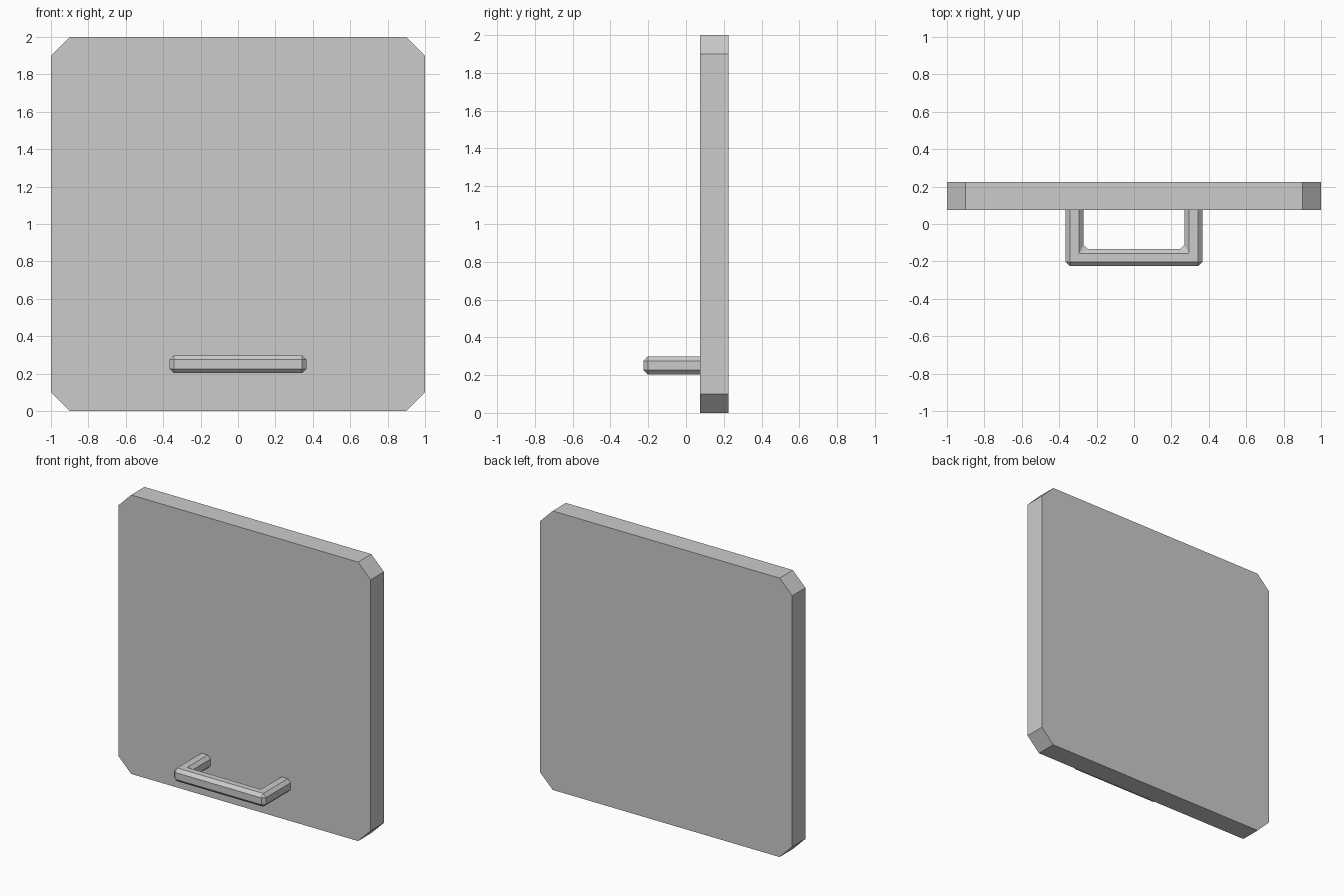
import bpy, bmesh

if "Cube" in bpy.data.objects:
    bpy.data.objects.remove(bpy.data.objects["Cube"])


def prism(name, points, axis_offset, bevel=0.0, open_y=None):
    """Extrude a polygon by axis_offset; optionally chamfer edges away from y = open_y."""
    bm = bmesh.new()
    face = bm.faces.new([bm.verts.new(p) for p in points])
    ext = bmesh.ops.extrude_face_region(bm, geom=[face])
    new = [g for g in ext["geom"] if isinstance(g, bmesh.types.BMVert)]
    bmesh.ops.translate(bm, verts=new, vec=axis_offset)
    bmesh.ops.recalc_face_normals(bm, faces=bm.faces[:])
    if bevel:
        edges = [e for e in bm.edges
                 if not all(abs(v.co.y - open_y) < 1e-5 for v in e.verts)]
        bmesh.ops.bevel(bm, geom=edges, offset=bevel, segments=1,
                        profile=0.5, affect='EDGES', clamp_overlap=True)
        bmesh.ops.recalc_face_normals(bm, faces=bm.faces[:])
    mesh = bpy.data.meshes.new(name)
    bm.to_mesh(mesh)
    bm.free()
    obj = bpy.data.objects.new(name, mesh)
    bpy.context.collection.objects.link(obj)
    return obj


# Door panel with clipped corners
c = 0.1
outline = [(-1 + c, 0), (1 - c, 0), (1, c), (1, 2 - c),
           (1 - c, 2), (-1 + c, 2), (-1, 2 - c), (-1, c)]
prism("door_panel", [(x, 0.075, z) for x, z in outline], (0, 0.15, 0))

# U-shaped pull handle with chamfered edges
root, front, inner = 0.075, -0.225, -0.135
half = [(0.365, front), (0.365, root), (0.27, root), (0.27, inner)]
u_shape = half + [(-x, y) for x, y in reversed(half)]
prism("pull_handle", [(x, y, 0.203) for x, y in u_shape], (0, 0, 0.095),
      bevel=0.023, open_y=root)
